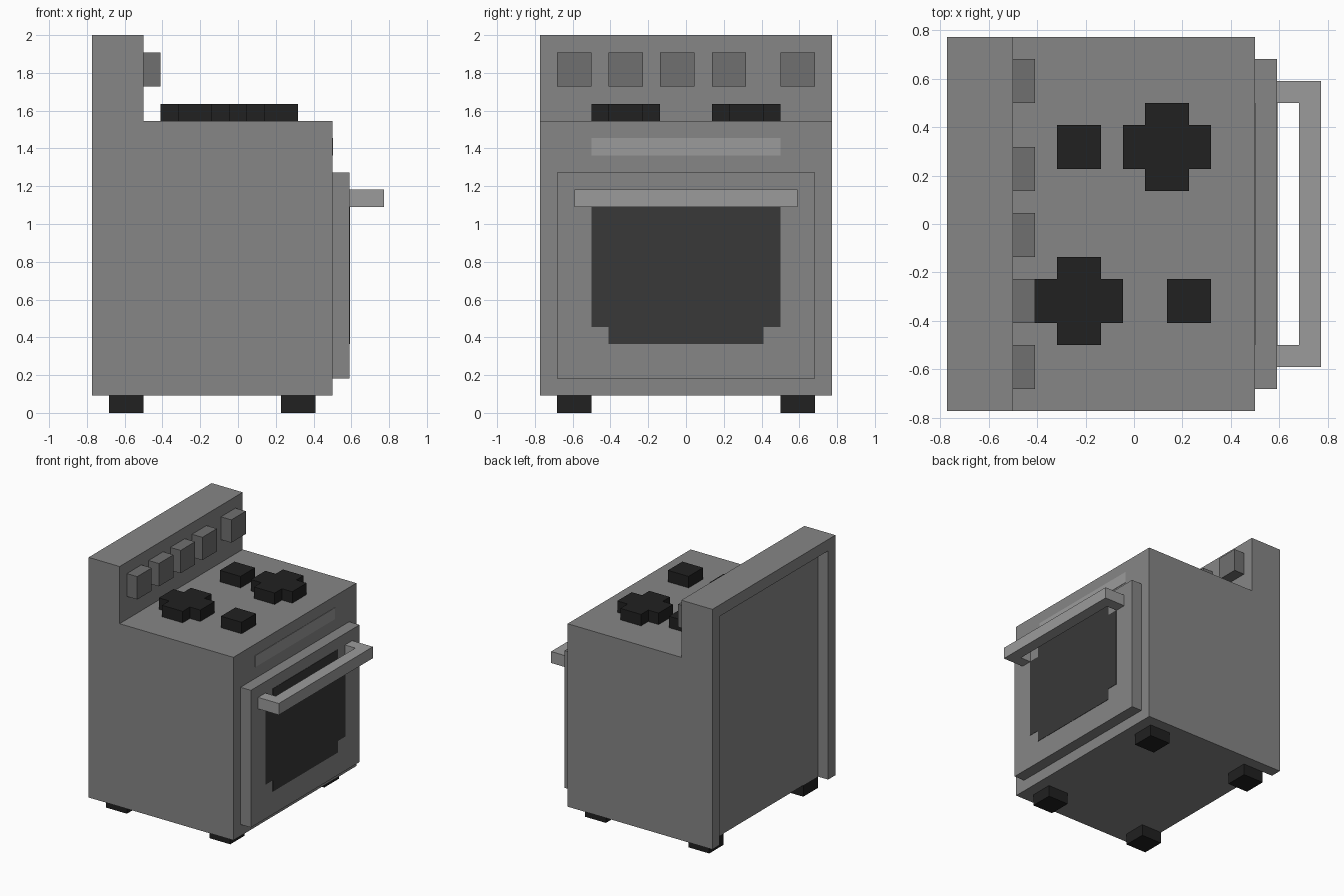
import bpy, bmesh
from mathutils import Vector

if "Cube" in bpy.data.objects:
    bpy.data.objects.remove(bpy.data.objects["Cube"])

U = 1 / 11  # one block


def shade(name, v):
    m = bpy.data.materials.new(name)
    m.diffuse_color = (v, v, v, 1)
    m.use_nodes = True
    m.node_tree.nodes["Principled BSDF"].inputs["Base Color"].default_value = m.diffuse_color
    return m


ENAMEL = shade("enamel", 0.24)
STEEL = shade("steel", 0.33)
KNOB = shade("knob_grey", 0.16)
GLASS = shade("dark_glass", 0.04)
IRON = shade("black_iron", 0.015)


def prism(name, outline, axis, lo, hi, mat):
    """Extrude a 2D outline (in blocks) along the x, y or z axis."""
    def place(a, b, c):
        return Vector({"x": (c, a, b), "y": (a, c, b), "z": (a, b, c)}[axis]) * U
    bm = bmesh.new()
    face = bm.faces.new([bm.verts.new(place(a, b, lo)) for a, b in outline])
    new = bmesh.ops.extrude_face_region(bm, geom=[face])["geom"]
    verts = [g for g in new if isinstance(g, bmesh.types.BMVert)]
    bmesh.ops.translate(bm, verts=verts, vec=place(0, 0, hi - lo))
    bmesh.ops.recalc_face_normals(bm, faces=bm.faces)
    me = bpy.data.meshes.new(name)
    bm.to_mesh(me)
    bm.free()
    me.materials.append(mat)
    ob = bpy.data.objects.new(name, me)
    bpy.context.collection.objects.link(ob)
    return ob


def box(name, x, y, z, mat):
    rect = [(x[0], y[0]), (x[1], y[0]), (x[1], y[1]), (x[0], y[1])]
    return prism(name, rect, "z", z[0], z[1], mat)


def notched(cx, cy, w, h, n):
    """Rectangle of half-size w, h with square notches n at its corners."""
    i, j = w - n, h - n
    pts = [(w, -j), (w, j), (i, j), (i, h), (-i, h), (-i, j),
           (-w, j), (-w, -j), (-i, -j), (-i, -h), (i, -h), (i, -j)]
    return [(cx + a, cy + b) for a, b in pts]


# Body with raised control panel, and a recess in the back open at the bottom
body = prism("body", [(-8.5, 1), (5.5, 1), (5.5, 17), (-5.5, 17), (-5.5, 22), (-8.5, 22)],
             "y", -8.5, 8.5, ENAMEL)
cutter = box("back_recess_cutter", (-9.5, -7.5), (-7.5, 7.5), (0, 21), ENAMEL)
cutter.hide_render = True
cutter.hide_set(True)
cut = body.modifiers.new("back_recess", "BOOLEAN")
cut.operation = "DIFFERENCE"
cut.solver = "EXACT"
cut.object = cutter

# Front trim strip
box("trim_strip", (5.5, 5.53), (-5.5, 5.5), (15, 16), STEEL)

# Oven door, window and handle
box("door", (5.5, 6.5), (-7.5, 7.5), (2, 14), ENAMEL)
prism("door_window", notched(0, 8.5, 5.5, 4.5, 1), "x", 6.5, 6.53, GLASS)
prism("door_handle", [(6.5, -6.5), (8.5, -6.5), (8.5, 6.5), (6.5, 6.5),
                      (6.5, 5.5), (7.5, 5.5), (7.5, -5.5), (6.5, -5.5)],
      "z", 12, 13, STEEL)

# Control knobs
for k, y in enumerate((-6.5, -3.5, -0.5, 2.5, 6.5)):
    box(f"knob_{k + 1}", (-5.5, -4.5), (y - 1, y + 1), (19, 21), KNOB)

# Burners: two large crosses, two small squares
for k, (x, y) in enumerate(((1.5, 3.5), (-2.5, -3.5))):
    prism(f"large_burner_{k + 1}", notched(x, y, 2, 2, 1), "z", 17, 18, IRON)
for k, (x, y) in enumerate(((-2.5, 3.5), (2.5, -3.5))):
    box(f"small_burner_{k + 1}", (x - 1, x + 1), (y - 1, y + 1), (17, 18), IRON)

# Feet
for xn, x in (("rear", -6.5), ("door_side", 3.5)):
    for yn, y in (("left", -6.5), ("right", 6.5)):
        box(f"{xn}_{yn}_foot", (x - 1, x + 1), (y - 1, y + 1), (0, 1), IRON)
